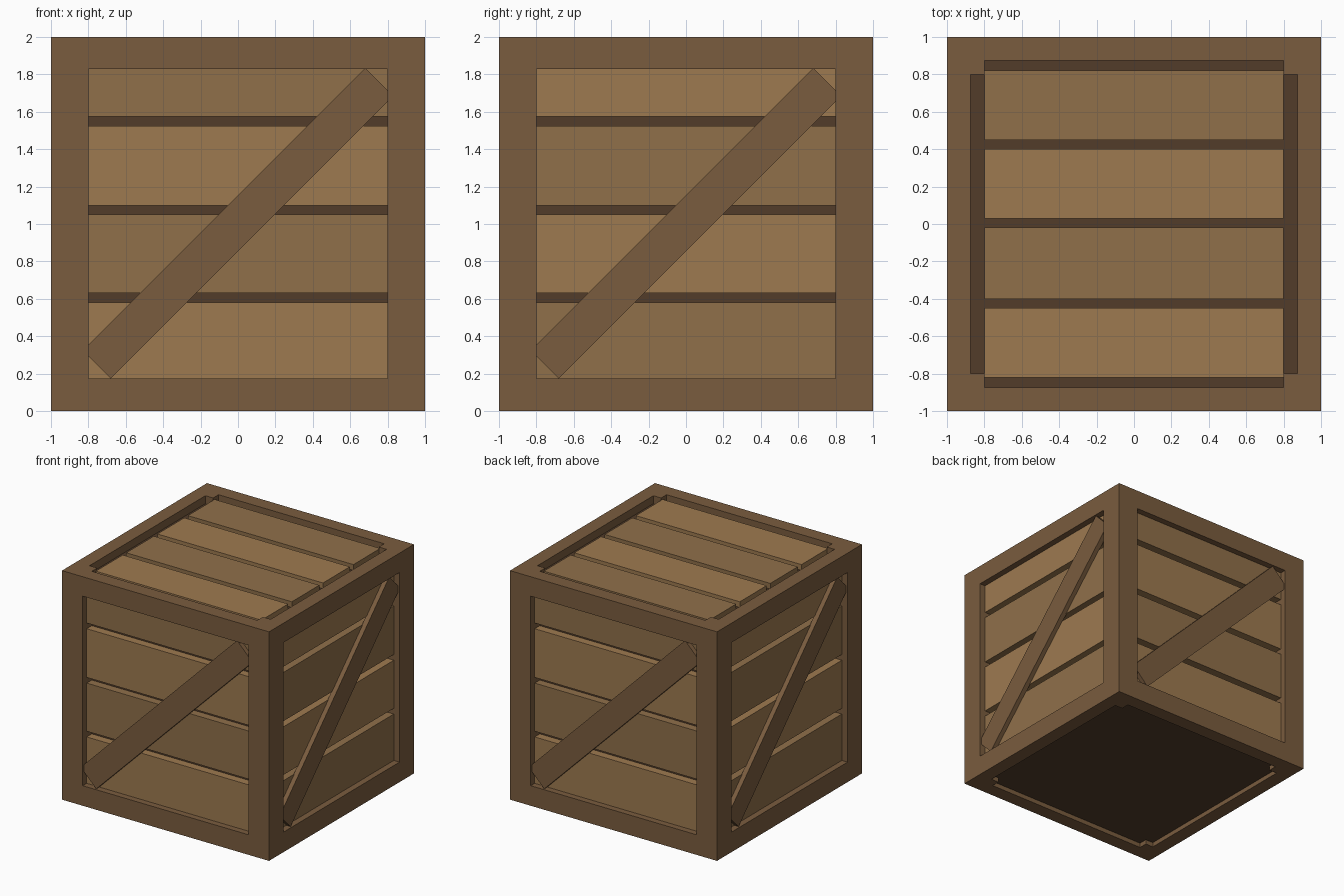
import bpy, math
from mathutils import Matrix

if "Cube" in bpy.data.objects:
    bpy.data.objects.remove(bpy.data.objects["Cube"])


def material(name, rgb):
    m = bpy.data.materials.new(name)
    lin = [((c / 255 + 0.055) / 1.055) ** 2.4 for c in rgb]
    m.diffuse_color = (*lin, 1)
    m.use_nodes = True
    m.node_tree.nodes["Principled BSDF"].inputs["Base Color"].default_value = m.diffuse_color
    return m


FRAME = material("frame_wood", (122, 92, 62))
LIGHT = material("light_plank", (158, 122, 80))
DARK = material("dark_plank", (144, 112, 74))
CORE = material("shadow_wood", (82, 60, 42))


def box(name, lo, hi, mat, turn=None, tilt=None):
    """Box from corner lo to corner hi, optionally tilted, then turned around z."""
    bpy.ops.mesh.primitive_cube_add(size=1)
    o = bpy.context.object
    o.name = name
    mid = [(a + b) / 2 for a, b in zip(lo, hi)]
    size = [b - a for a, b in zip(lo, hi)]
    mat4 = Matrix.Translation(mid)
    if tilt:
        mat4 = mat4 @ Matrix.Rotation(tilt, 4, 'Y')
    mat4 = mat4 @ Matrix.Diagonal((*size, 1))
    if turn:
        mat4 = Matrix.Rotation(turn, 4, 'Z') @ mat4
    o.data.transform(mat4)
    o.matrix_world = Matrix.Identity(4)
    o.data.materials.append(mat)
    return o


# Dark inner box seen through the gaps
box("inner_box", (-0.875, -0.875, 0.04), (0.875, 0.875, 1.93), CORE)

# Four identical sides, alternating plank tone
plank_z = [(0.17, 0.58), (0.63, 1.05), (1.10, 1.525), (1.575, 1.84)]
for i, side in enumerate(("front", "right", "back", "left")):
    a = i * math.pi / 2
    box(side + "_corner_post", (-1, -1, 0), (-0.8, -0.8, 2), FRAME, a)
    box(side + "_bottom_rail", (-0.8, -1, 0), (0.8, -0.875, 0.175), FRAME, a)
    box(side + "_top_rail", (-0.8, -1, 1.83), (0.8, -0.875, 2), FRAME, a)
    for k, (z0, z1) in enumerate(plank_z):
        box(f"{side}_plank_{k + 1}", (-0.8, -0.945, z0), (0.8, -0.87, z1),
            LIGHT if (k + i) % 2 == 0 else DARK, a)
    # Diagonal brace, ends buried in the frame
    box(side + "_brace", (-1.068, -0.985, 0.897), (1.068, -0.94, 1.109),
        FRAME, a, -math.pi / 4)

# Lid planks
for k, y in enumerate((-0.82, -0.40, 0.03 - 0.05 + 0.0, 0.45)):
    y0, y1 = ((-0.82, -0.45), (-0.40, -0.02), (0.03, 0.40), (0.45, 0.82))[k]
    box(f"lid_plank_{k + 1}", (-0.8, y0, 1.92), (0.8, y1, 1.98),
        LIGHT if k % 2 == 0 else DARK)
